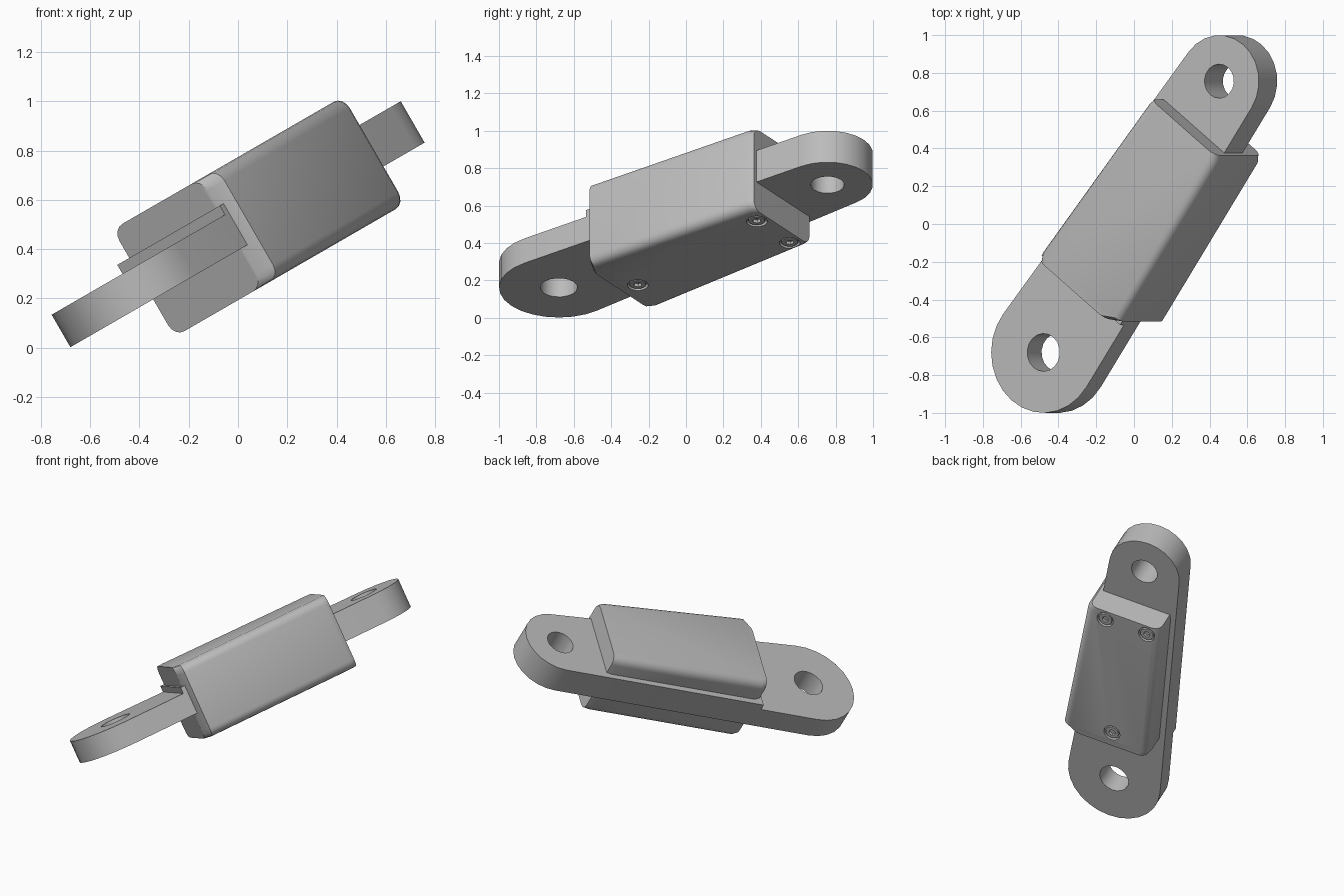
import bpy, bmesh, math
from mathutils import Matrix, Vector

if "Cube" in bpy.data.objects:
    bpy.data.objects.remove(bpy.data.objects["Cube"], do_unlink=True)

GREY = bpy.data.materials.new("light grey metal")
GREY.use_nodes = True
GREY.diffuse_color = (0.5, 0.5, 0.5, 1)
GREY.node_tree.nodes["Principled BSDF"].inputs["Base Color"].default_value = (0.5, 0.5, 0.5, 1)

# Link frame: local x runs along the link, y across it, z is its thickness.
# The origin is the axis of the large eye; the link is swung, then tilted.
TILT, SWING = math.radians(-30), math.radians(52.6)
FRAME = (Matrix.Rotation(TILT, 4, 'Y') @ Matrix.Translation((-0.268, -0.68, 0))
         @ Matrix.Rotation(SWING, 4, 'Z'))

R1, R2, DIST = 0.32, 0.243, 1.808          # eye radii and spacing
STEP = 0.415                               # where the bar gets thicker
Z0, Z_THIN, Z_THICK = 0.342, 0.494, 0.536  # bar bottom and its two tops


def loft(name, rings):
    """Closed solid through rings of points with equal counts."""
    bm = bmesh.new()
    loops = [[bm.verts.new(p) for p in ring] for ring in rings]
    for lo, hi in zip(loops, loops[1:]):
        for i in range(len(lo)):
            j = (i + 1) % len(lo)
            bm.faces.new((lo[i], lo[j], hi[j], hi[i]))
    bm.faces.new(loops[0][::-1])
    bm.faces.new(loops[-1])
    bmesh.ops.recalc_face_normals(bm, faces=bm.faces)
    mesh = bpy.data.meshes.new(name)
    bm.to_mesh(mesh)
    bm.free()
    mesh.materials.append(GREY)
    ob = bpy.data.objects.new(name, mesh)
    bpy.context.collection.objects.link(ob)
    ob.matrix_world = FRAME
    return ob


def arc(cx, r, start, end, n):
    return [(cx + r * math.cos(start + (end - start) * i / n),
             r * math.sin(start + (end - start) * i / n)) for i in range(n + 1)]


def prism(name, outline, z0, z1):
    return loft(name, [[(x, y, z) for x, y in outline] for z in (z0, z1)])


def disc(name, x, y, r, z0, z1, n=18):
    pts = [(x + r * math.cos(2 * math.pi * i / n), y + r * math.sin(2 * math.pi * i / n))
           for i in range(n)]
    return prism(name, pts, z0, z1)


def cut(ob, cutter):
    """Subtract the cutter and remove it."""
    cutter.hide_render = True
    bpy.context.view_layer.update()
    mod = ob.modifiers.new("cut", 'BOOLEAN')
    mod.operation, mod.solver, mod.object = 'DIFFERENCE', 'EXACT', cutter
    bpy.context.view_layer.objects.active = ob
    bpy.ops.object.modifier_apply(modifier=mod.name)
    bpy.data.objects.remove(cutter, do_unlink=True)


def smooth(ob):
    bpy.ops.object.select_all(action='DESELECT')
    ob.select_set(True)
    bpy.context.view_layer.objects.active = ob
    bpy.ops.object.shade_smooth_by_angle(angle=math.radians(30))


# Tapered bar: tangent lines joining the two eyes
TAN = math.acos((R1 - R2) / DIST)
half = (R1 - STEP * math.cos(TAN)) / math.sin(TAN)

# Large eye: the thin end of the bar
large_eye = prism("large_eye", arc(0, R1, TAN, 2 * math.pi - TAN, 14)
                  + [(STEP, -half), (STEP, half)], Z0, Z_THIN)
cut(large_eye, disc("eye_cutter", 0, 0, 0.1, 0.2, 0.7))

# Small eye: the thick bar running through the housing
small_eye = prism("small_eye_bar", [(STEP, half), (STEP, -half)]
                  + arc(DIST, R2, -TAN, TAN, 12), Z0, Z_THICK)
cut(small_eye, disc("eye_cutter", DIST, 0, 0.09, 0.2, 0.7))


# Housing: rounded section lofted along the link
def section(x, right, left, z0=0.167, z1=0.67, r=0.055, n=4):
    pts = []
    corners = ((left - r, z1 - r), (right + r, z1 - r),
               (right + r, z0 + r), (left - r, z0 + r))
    for k, (cy, cz) in enumerate(corners):
        for i in range(n + 1):
            t = math.pi / 2 * (k + i / n)
            pts.append((x, cy + r * math.cos(t), cz + r * math.sin(t)))
    return pts


housing = loft("housing", [section(0.43, -0.275, 0.243), section(0.47, -0.345, 0.262),
                           section(1.49, -0.300, 0.222), section(1.525, -0.278, 0.212)])

# Screws sunk in the underside, each with a hexagonal socket
SCREWS = [(0.535, -0.005), (1.455, -0.16), (1.455, 0.13)]
for x, y in SCREWS:
    cut(housing, disc("bore_cutter", x, y, 0.056, 0.10, 0.187, 24))
for i, (x, y) in enumerate(SCREWS):
    head = disc(f"screw_head_{i + 1}", x, y, 0.044, 0.170, 0.20, 24)
    cut(head, disc("socket_cutter", x, y, 0.023, 0.10, 0.188, 6))
    smooth(head)

for ob in (large_eye, small_eye, housing):
    smooth(ob)
